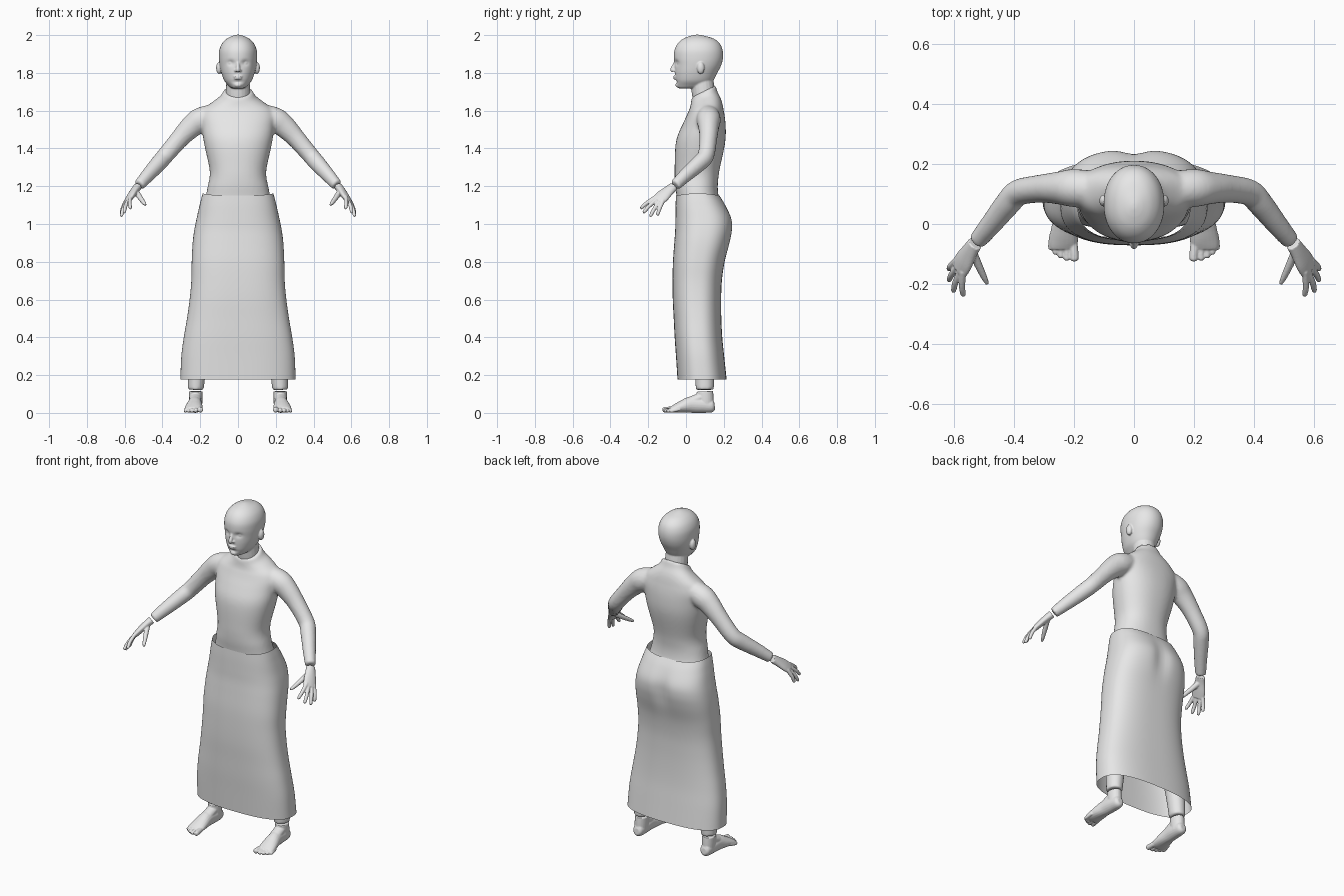
import bpy, bmesh, math
from mathutils import Vector, Matrix

grey = bpy.data.materials.new("plain_grey")
grey.diffuse_color = (0.8, 0.8, 0.8, 1)


def spline(rows, steps):
    """Smooth interpolation through rows of numbers."""
    out = []
    for i in range(len(rows) - 1):
        a, b, c, d = (rows[max(i - 1, 0)], rows[i], rows[i + 1], rows[min(i + 2, len(rows) - 1)])
        for s in range(steps):
            t = s / steps
            out.append([q + 0.5 * t * (r - p + t * (2 * p - 5 * q + 4 * r - s4 + t * (3 * (q - r) + s4 - p)))
                        for p, q, r, s4 in zip(a, b, c, d)])
    return out + [list(rows[-1])]


def skin(bm, rings, caps=True):
    loops = [[bm.verts.new(p) for p in ring] for ring in rings]
    n = len(loops[0])
    for a, b in zip(loops, loops[1:]):
        for i in range(n):
            bm.faces.new((a[i], a[(i + 1) % n], b[(i + 1) % n], b[i]))
    if caps:
        bm.faces.new(loops[0][::-1])
        bm.faces.new(loops[-1])
    return [v for lp in loops for v in lp]


def loft(bm, rows, power=2.0, n=64, steps=4, caps=True):
    """Horizontal sections: height, half width, front y, back y."""
    rings = []
    for z, hx, yf, yb in spline(rows, steps):
        ring = []
        for k in range(n):
            c, s = math.cos(math.tau * k / n), math.sin(math.tau * k / n)
            x = math.copysign(abs(c) ** (2 / power), c) * hx
            y = math.copysign(abs(s) ** (2 / power), s) * (yb - yf) / 2 + (yf + yb) / 2
            ring.append(Vector((x, y, z)))
        rings.append(ring)
    return skin(bm, rings, caps)


def tube(bm, rows, side=1, up=(0, 0, 1), n=20, steps=4):
    """Swept tube: x, y, z, half width, half height."""
    pts = spline(rows, steps)
    pos = [Vector(p[:3]) for p in pts]
    rings = []
    for i, p in enumerate(pts):
        d = (pos[min(i + 1, len(pos) - 1)] - pos[max(i - 1, 0)]).normalized()
        u = d.cross(Vector(up)).normalized()
        v = u.cross(d)
        ring = []
        for k in range(n):
            a = math.tau * k / n
            q = pos[i] + u * math.cos(a) * p[3] + v * math.sin(a) * p[4]
            ring.append(Vector((q.x * side, q.y, q.z)))
        rings.append(ring)
    return skin(bm, rings)


def ball(bm, at, size):
    m = Matrix.Translation(at) @ Matrix.Diagonal((*size, 1))
    bmesh.ops.create_uvsphere(bm, u_segments=24, v_segments=16, radius=1, matrix=m)


def finish(bm, name, voxel=0, smooth=3):
    bmesh.ops.recalc_face_normals(bm, faces=bm.faces[:])
    me = bpy.data.meshes.new(name)
    bm.to_mesh(me)
    bm.free()
    ob = bpy.data.objects.new(name, me)
    bpy.context.collection.objects.link(ob)
    bpy.ops.object.select_all(action='DESELECT')
    bpy.context.view_layer.objects.active = ob
    ob.select_set(True)
    if voxel:  # fuse the overlapping pieces into one soft surface
        m = ob.modifiers.new("fuse", 'REMESH')
        m.mode, m.voxel_size = 'VOXEL', voxel
        m = ob.modifiers.new("soften", 'SMOOTH')
        m.factor, m.iterations = 0.5, smooth
        for mod in ("fuse", "soften"):
            bpy.ops.object.modifier_apply(modifier=mod)
    ob.data.materials.clear()
    ob.data.materials.append(grey)
    bpy.ops.object.shade_smooth_by_angle(angle=math.radians(50))
    return ob


# bodysuit: torso, sleeves and trouser legs
bm = bmesh.new()
torso = loft(bm, [
    (0.88, .15, .0, .16), (1.0, .19, -.035, .2), (1.1, .182, -.045, .185), (1.15, .17, -.05, .172),
    (1.2, .16, -.057, .168), (1.25, .15, -.06, .172), (1.3, .152, -.06, .18), (1.4, .174, -.057, .202),
    (1.46, .185, -.047, .21), (1.52, .192, -.022, .21), (1.57, .198, .002, .205), (1.61, .18, .018, .197),
    (1.64, .137, .024, .186), (1.67, .095, .027, .168), (1.7, .076, .03, .157)], power=2.25)
for v in torso:  # collar rises toward the nape
    v.co.z += (v.co.y - .09) * .5 * max(0, (v.co.z - 1.6) / .1)
for s in (1, -1):
    tube(bm, [(.13, .115, 1.575, .06, .06), (.2, .12, 1.55, .064, .066), (.25, .12, 1.512, .055, .06),
              (.31, .118, 1.45, .047, .05), (.385, .105, 1.362, .044, .045), (.42, .07, 1.322, .043, .044),
              (.48, -.005, 1.255, .036, .037), (.524, -.058, 1.205, .03, .03)], s)
    tube(bm, [(.1, .08, .95, .09, .09), (.14, .075, .75, .085, .085), (.18, .075, .5, .06, .06),
              (.212, .095, .28, .052, .056), (.224, .1, .122, .042, .048)], s, up=(0, 1, 0))
finish(bm, "bodysuit", 0.009, 4)

# long skirt, an open shell
bm = bmesh.new()
skirt = loft(bm, [
    (.178, .305, -.045, .215), (.3, .3, -.053, .202), (.4, .287, -.06, .192), (.5, .27, -.065, .187),
    (.6, .256, -.07, .186), (.7, .247, -.071, .19), (.8, .245, -.069, .205), (.9, .24, -.062, .233),
    (.97, .231, -.057, .247), (1.03, .219, -.056, .243), (1.1, .203, -.055, .21), (1.15, .187, -.053, .178)],
    power=2.6, n=96, steps=5, caps=False)
for v in skirt:
    x, y, z = v.co
    if y > .08:  # cleft between the buttocks
        v.co.y -= .016 * math.exp(-(x / .045) ** 2) * math.exp(-((z - .98) / .1) ** 2)
    if z > 1.1:  # waistband lifts at the hips
        v.co.z += .012 * (abs(x) / .19) ** 3 * (z - 1.1) / .05
finish(bm, "skirt")

# head with neck, ears and face
bm = bmesh.new()
skull = loft(bm, [
    (1.717, .02, -.03, .03), (1.722, .038, -.044, .09), (1.735, .053, -.05, .125), (1.76, .073, -.055, .145),
    (1.8, .088, -.059, .166), (1.84, .097, -.06, .186), (1.88, .101, -.064, .196), (1.92, .099, -.061, .194),
    (1.955, .085, -.044, .179), (1.98, .061, -.016, .149), (1.995, .032, .02, .103), (2.002, .008, .05, .07)],
    power=2.1, n=96, steps=8)
for v in skull:
    x, y, z = v.co
    if y < .02:  # eye sockets and the hollow under the lip
        v.co.y += .01 * math.exp(-((abs(x) - .038) ** 2 + ((z - 1.853) * 1.3) ** 2) / .018 ** 2)
        v.co.y += .006 * math.exp(-(x / .03) ** 2 - ((z - 1.753) / .009) ** 2)
tube(bm, [(0, .102, 1.62, .062, .06), (0, .092, 1.7, .064, .062), (0, .08, 1.79, .06, .06)], up=(0, 1, 0))
tube(bm, [(0, -.05, 1.868, .008, .008), (0, -.062, 1.84, .009, .01), (0, -.073, 1.818, .012, .011),
          (0, -.068, 1.808, .01, .008)], up=(0, 1, 0))
ball(bm, (0, -.052, 1.781), (.026, .016, .006))
ball(bm, (0, -.051, 1.77), (.022, .016, .006))
ball(bm, (0, -.042, 1.736), (.02, .014, .013))
for s in (1, -1):
    ball(bm, (s * .038, -.033, 1.852), (.015, .014, .009))
    ball(bm, (s * .012, -.06, 1.812), (.008, .01, .007))
    ball(bm, (s * .1, .078, 1.826), (.016, .02, .032))
finish(bm, "head", 0.004, 3)

# hands
palm_up = (.76, -.15, .64)
fingers = [((.570, -.172, 1.134), (.570, -.241, 1.082)), ((.579, -.158, 1.126), (.604, -.227, 1.06)),
           ((.588, -.142, 1.118), (.619, -.19, 1.04)), ((.596, -.126, 1.112), (.619, -.152, 1.046))]
for s, label in ((1, "left"), (-1, "right")):
    bm = bmesh.new()
    tube(bm, [(.531, -.066, 1.197, .026, .022), (.548, -.092, 1.176, .031, .02),
              (.568, -.125, 1.147, .039, .018), (.584, -.152, 1.122, .038, .014)], s, palm_up)
    for a, b in fingers:
        a, b = Vector(a), Vector(b)
        m = a.lerp(b, .5) + Vector(palm_up) * .005
        tube(bm, [(*a.lerp(b, -.2), .011, .011), (*m, .0105, .0105), (*a.lerp(b, .9), .009, .009),
                  (*b, .005, .005)], s, palm_up, n=14)
    tube(bm, [(.54, -.09, 1.172, .016, .014), (.52, -.135, 1.142, .014, .013),
              (.5, -.178, 1.114, .011, .01), (.489, -.2, 1.1, .006, .006)], s, palm_up, n=14)
    finish(bm, label + "_hand", 0.0035, 2)

# feet
toes = [(.199, -.124, .0145), (.224, -.122, .011), (.244, -.114, .0105), (.262, -.102, .01), (.277, -.087, .0095)]
for s, label in ((1, "left"), (-1, "right")):
    bm = bmesh.new()
    tube(bm, [(.224, .152, .036, .016, .018), (.224, .138, .036, .03, .034), (.225, .09, .042, .036, .042),
              (.228, .03, .044, .038, .044), (.232, -.02, .033, .045, .033), (.235, -.06, .022, .048, .022),
              (.235, -.082, .016, .045, .014)], s)
    tube(bm, [(.224, .105, .03, .034, .042), (.224, .102, .075, .036, .044), (.224, .1, .114, .036, .044)],
         s, up=(0, 1, 0))
    tube(bm, [(.225, .085, .085, .032, .024), (.227, .04, .066, .032, .026), (.23, -.02, .042, .032, .02)], s)
    for x, y, r in toes:
        tube(bm, [(x + (.23 - x) * .1, y + .055, .02, r, r), (x, y + .02, r + .003, r, r),
                  (x, y + .006, r + .001, r * .95, r * .95), (x, y, r, r * .5, r * .5)], s, n=14)
    finish(bm, label + "_foot", 0.0035, 2)
